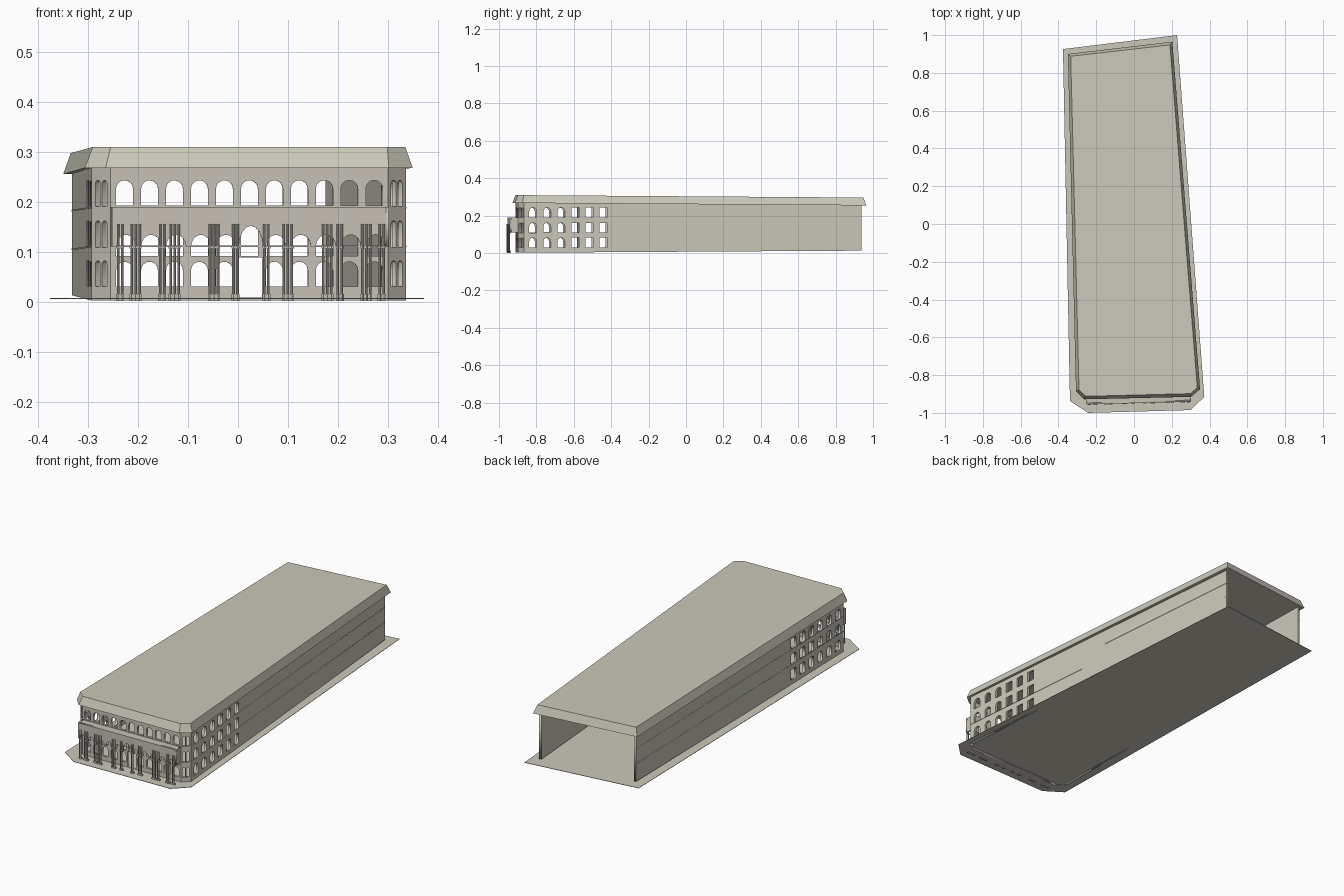
import bpy, bmesh
from math import pi, cos, sin
from mathutils import Vector, Matrix

cube = bpy.data.objects.get("Cube")
if cube:
    bpy.data.objects.remove(cube)


def material(name, rgb):
    m = bpy.data.materials.new(name)
    m.use_nodes = True
    m.diffuse_color = (*rgb, 1)
    m.node_tree.nodes["Principled BSDF"].inputs["Base Color"].default_value = (*rgb, 1)
    return m


STONE = material("warm stone", (0.58, 0.54, 0.47))
BEIGE = material("pale beige", (0.60, 0.58, 0.49))


def add(name, mesh, mat):
    mesh.materials.clear()
    mesh.materials.append(mat)
    obj = bpy.data.objects.new(name, mesh)
    bpy.context.collection.objects.link(obj)
    return obj


def arch(u, width, z0, z1, rise=None):
    """Closed outline of a window with a round head."""
    r = width / 2
    rise = r if rise is None else rise
    head = [(u + r * cos(pi * k / 8), z1 - rise + rise * sin(pi * k / 8)) for k in range(9)]
    return [(u - r, z0), (u + r, z0)] + head


def rect(u, width, z0, z1):
    r = width / 2
    return [(u - r, z0), (u + r, z0), (u + r, z1), (u - r, z1)]


def panel(name, a, b, outline, holes, mat, thick=0.012):
    """Upright slab from plan point a to b with openings; outer face on the line."""
    curve = bpy.data.curves.new(name, "CURVE")
    curve.dimensions, curve.fill_mode, curve.extrude = "2D", "BOTH", thick / 2
    for loop in [outline] + holes:
        s = curve.splines.new("POLY")
        s.points.add(len(loop) - 1)
        for p, (u, z) in zip(s.points, loop):
            p.co = (u, z, 0, 1)
        s.use_cyclic_u = True
    temp = bpy.data.objects.new(name + " outline", curve)
    bpy.context.collection.objects.link(temp)
    bpy.context.view_layer.update()
    mesh = bpy.data.meshes.new_from_object(temp.evaluated_get(bpy.context.evaluated_depsgraph_get()))
    bpy.data.objects.remove(temp)
    x, up = (b - a).normalized().to_3d(), Vector((0, 0, 1))
    n = x.cross(up)
    frame = Matrix((x, up, n)).transposed().to_4x4()
    frame.translation = a.to_3d() - n * thick / 2
    mesh.transform(frame)
    return add(name, mesh, mat)


def prism(name, low, high, mat):
    """Solid between two matching rings of points."""
    bm = bmesh.new()
    lo, hi = [bm.verts.new(p) for p in low], [bm.verts.new(p) for p in high]
    bm.faces.new(lo[::-1])
    bm.faces.new(hi)
    for i in range(len(lo)):
        j = (i + 1) % len(lo)
        bm.faces.new((lo[i], lo[j], hi[j], hi[i]))
    bmesh.ops.recalc_face_normals(bm, faces=bm.faces)
    mesh = bpy.data.meshes.new(name)
    bm.to_mesh(mesh)
    bm.free()
    return add(name, mesh, mat)


def roof_z(y):
    return 0.31 - 0.007 * (y + 0.92)


def base_z(y):
    return 0.002 + 0.006 * (y + 0.9)


# Ground plate
plot = [(-0.376, 0.926), (-0.339, -0.937), (-0.243, -1.0), (0.30, -0.985), (0.372, -0.915), (0.228, 1.0)]
prism("ground_plate", [(x, y, 0.005) for x, y in plot], [(x, y, 0.007) for x, y in plot], BEIGE)

# Roof with sloping eaves
eaves = [(-0.35, 0.90), (-0.307, -0.885), (-0.265, -0.928), (0.302, -0.915), (0.35, -0.875), (0.203, 0.965)]
crown = [(-0.335, 0.888), (-0.291, -0.878), (-0.255, -0.912), (0.299, -0.898), (0.335, -0.867), (0.19, 0.948)]
prism("roof", [(x, y, roof_z(y) - 0.042) for x, y in eaves],
      [(x, y, roof_z(y)) for x, y in crown], BEIGE)

# Plan corners, anticlockwise from the rear left of the plan; the rear stays open
plan = [Vector(p) for p in ((-0.332, 0.885), (-0.293, -0.875), (-0.255, -0.912),
                            (0.30, -0.898), (0.336, -0.865), (0.187, 0.938))]
floors = [(0.03, 0.082), (0.108, 0.162), (0.191, 0.243)]


def wall(name, i, holes, mat):
    a, b = plan[i], plan[i + 1]
    w = (b - a).length
    outline = [(0, base_z(a.y)), (w, base_z(b.y)), (w, roof_z(b.y) - 0.035), (0, roof_z(a.y) - 0.035)]
    return panel(name, a, b, outline, holes, mat)


# Side walls: three arched then three square window columns
def side_windows(length, flip):
    holes = []
    for z0, z1 in floors:
        for c in range(6):
            u = 0.047 + 0.0755 * c
            u = length - u if flip else u
            holes.append((arch if c < 3 else rect)(u, 0.04, z0, z1))
    return holes


wall("right_side_wall", 0, side_windows((plan[1] - plan[0]).length, True), BEIGE)
wall("left_side_wall", 4, side_windows((plan[5] - plan[4]).length, False), BEIGE)

# Cut corners with paired narrow windows
for name, i in (("right_corner_wall", 1), ("left_corner_wall", 3)):
    w = (plan[i + 1] - plan[i]).length
    wall(name, i, [arch(w * f, 0.013, z0, z1) for f in (0.32, 0.68) for z0, z1 in floors], STONE)

# Front wall with eleven bays and a central door
bays = [0.028 + 0.05 * i for i in range(11)]
holes = []
for i, u in enumerate(bays):
    holes += [arch(u, 0.034, 0.193, 0.243), arch(u, 0.034, 0.091, 0.16)]
    holes.append(rect(u, 0.05, 0.008, 0.088) if i == 5 else arch(u, 0.034, 0.03, 0.08))
wall("front_wall", 2, holes, STONE)

# Thin string courses along the walls
for i, name in ((0, "right"), (2, "front"), (4, "left")):
    a, b = plan[i], plan[i + 1]
    w = (b - a).length
    n = Vector((b.y - a.y, a.x - b.x)).normalized() * 0.001
    for z in (0.109, 0.187):
        drop = 0.006 if i != 2 else 0
        za, zb = (z - drop, z) if i == 0 else (z, z - drop)
        panel(name + "_string_course", a + n, b + n,
              [(0, za), (w, zb), (w, zb + 0.003), (0, za + 0.003)], [],
              STONE if i == 2 else BEIGE, 0.003)

# Porch: arched fascia, end pieces and roof slab
pa, pb = Vector((-0.252, -0.955)), Vector((0.302, -0.94))
along = (pb - pa).normalized()
out = Vector((along.y, -along.x))
width = (pb - pa).length
fascia = [(0, 0.19), (0, 0.11)]
for i, u in enumerate(bays):
    half, peak = (0.024, 0.152) if i == 5 else (0.02, 0.134)
    fascia += [(u - half * cos(pi * k / 8), 0.11 + (peak - 0.11) * sin(pi * k / 8)) for k in range(9)]
fascia += [(width, 0.11), (width, 0.19)]
panel("porch_fascia", pa, pb, fascia, [], STONE, 0.008)
for name, a, b in (("right_porch_end", plan[2], pa), ("left_porch_end", pb, plan[3])):
    w = (b - a).length
    panel(name, a, b, [(0, 0.11), (w, 0.11), (w, 0.19), (0, 0.19)], [], STONE, 0.006)
deck = [pa, pb, plan[3], plan[2]]
prism("porch_roof", [(*p, 0.18) for p in deck], [(*p, 0.1895) for p in deck], STONE)

# Slender clustered columns, mirrored about the door
clusters = [(0.031, 2), (0.074, 3), (0.153, 3), (0.178, 2), (0.231, 3), (0.262, 2)]
bm = bmesh.new()
for offset, count in clusters:
    for side in (-1, 1):
        for k in range(count):
            u = bays[5] + side * offset + (k - (count - 1) / 2) * 0.008
            p = pa + along * u + out * 0.002
            spot = Matrix.Translation((p.x, p.y, 0.079))
            bmesh.ops.create_cone(bm, cap_ends=True, segments=8, radius1=0.0026,
                                  radius2=0.0026, depth=0.154, matrix=spot)
        foot = pa + along * (bays[5] + side * offset) - out * 0.001
        for z, h in ((0.008, 0.014), (0.109, 0.005)):
            size = Matrix.Diagonal((count * 0.008, 0.009, h, 1))
            bmesh.ops.create_cube(bm, size=1, matrix=Matrix.Translation((*foot, z)) @ size)
mesh = bpy.data.meshes.new("porch_columns")
bm.to_mesh(mesh)
bm.free()
add("porch_columns", mesh, STONE)
